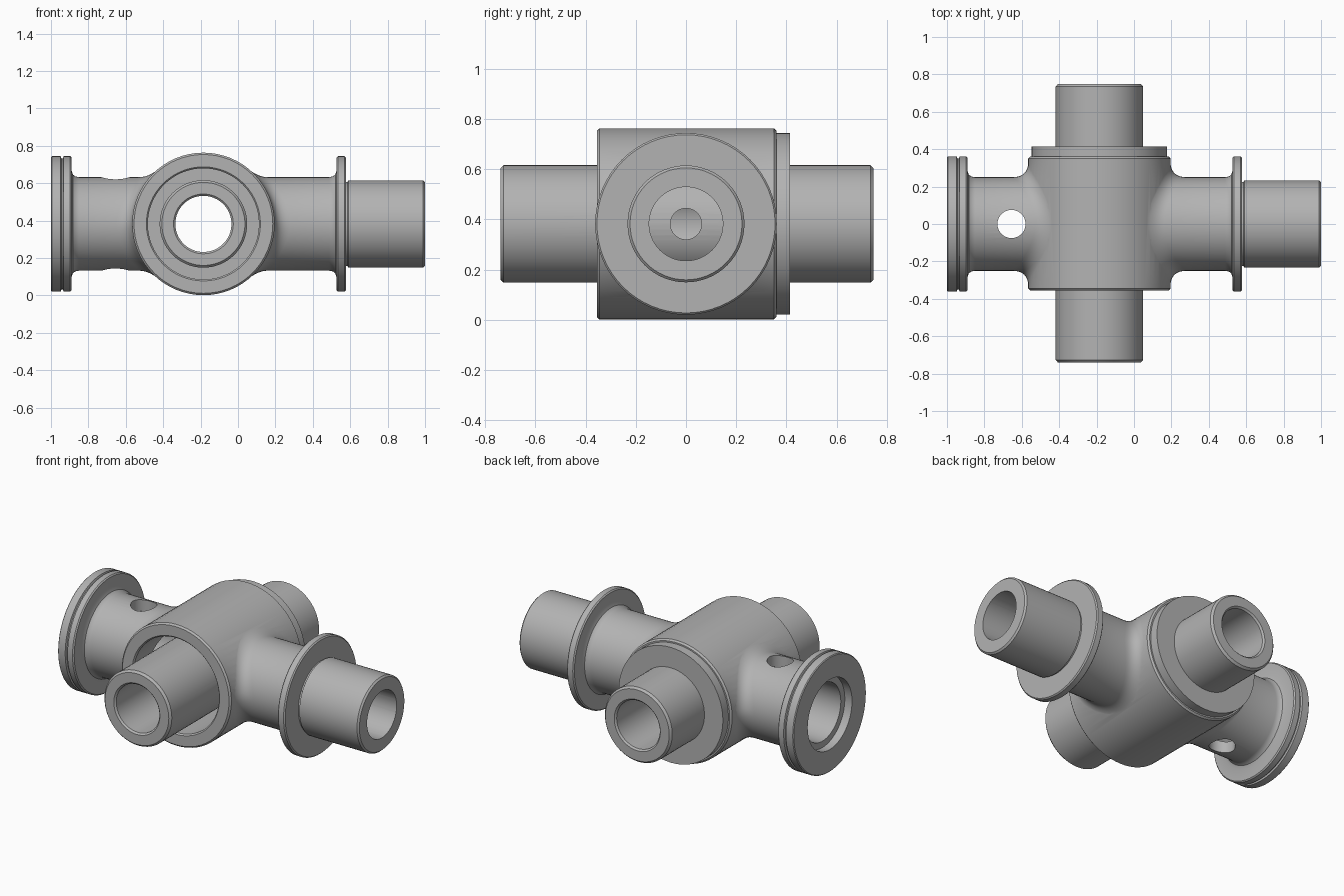
import bpy, bmesh, math

cube = bpy.data.objects.get("Cube")
if cube:
    bpy.data.objects.remove(cube, do_unlink=True)

CX, CZ = -0.185, 0.382      # crossing point of the pipe axes
BARREL, ARM, FILLET = 0.381, 0.25, 0.085
SEG = 64

steel = bpy.data.materials.new("grey steel")
steel.use_nodes = True
GREY = (0.45, 0.45, 0.45, 1)
steel.diffuse_color = GREY
steel.node_tree.nodes["Principled BSDF"].inputs["Base Color"].default_value = GREY


def place(axis, r, a, t):
    """Point at radius r, distance a along the axis, angle t."""
    u, v = r * math.cos(t), r * math.sin(t)
    if axis == "X":
        return (a, u, CZ + v)
    if axis == "Y":
        return (CX + u, a, CZ + v)
    return (CX + u, v, a)


def lathe(name, axis, profile, closed=False, dx=0):
    """Turn a list of (radius, distance), or a function of angle giving one."""
    bm = bmesh.new()
    cols = []
    for i in range(SEG):
        t = 2 * math.pi * i / SEG
        pts = profile(t) if callable(profile) else profile
        cols.append([bm.verts.new(place(axis, r, a, t)) for r, a in pts])
    n = len(cols[0])
    for i in range(SEG):
        p, q = cols[i], cols[(i + 1) % SEG]
        for k in range(n if closed else n - 1):
            m = (k + 1) % n
            bm.faces.new((p[k], p[m], q[m], q[k]))
    bmesh.ops.remove_doubles(bm, verts=bm.verts, dist=1e-6)
    bmesh.ops.recalc_face_normals(bm, faces=bm.faces)
    mesh = bpy.data.meshes.new(name)
    bm.to_mesh(mesh)
    bm.free()
    ob = bpy.data.objects.new(name, mesh)
    ob.location.x = dx
    bpy.context.collection.objects.link(ob)
    mesh.materials.append(steel)
    return ob


def activate(ob):
    bpy.ops.object.select_all(action="DESELECT")
    ob.select_set(True)
    bpy.context.view_layer.objects.active = ob


def combine(target, tool, operation):
    tool.hide_render = True
    bpy.context.view_layer.update()
    mod = target.modifiers.new("combine", "BOOLEAN")
    mod.operation, mod.object, mod.solver = operation, tool, "EXACT"
    activate(target)
    bpy.ops.object.modifier_apply(modifier=mod.name)
    bpy.data.objects.remove(tool, do_unlink=True)


def rod(name, axis, r, a, b, dx=0):
    return lathe(name, axis, [(0, a), (r, a), (r, b), (0, b)], dx=dx)


def arm(name, side, outline):
    """Side pipe blending into the barrel with a rounded fillet."""
    def surf(r, t):
        return math.sqrt(BARREL ** 2 - (r * math.sin(t)) ** 2)

    def profile(t):
        f = FILLET * (1 - 0.35 * abs(math.sin(t)))
        p0 = (ARM + f, surf(ARM + f, t) - 0.002)
        p1 = (ARM, surf(ARM, t))
        p2 = (ARM, p1[1] + f)
        pts = [(0, 0.05), (0.2, 0.05)]
        for k in range(9):
            s = k / 8
            pts.append(tuple((1 - s) ** 2 * a + 2 * s * (1 - s) * b + s * s * c
                             for a, b, c in zip(p0, p1, p2)))
        pts = [(r, CX + side * d) for r, d in pts]
        return pts + [(r, side * d) for r, d in outline]
    return lathe(name, "X", profile)


# Barrel with chamfered ends
body = lathe("body", "Y", [(0, -0.355), (0.371, -0.355), (BARREL, -0.345),
                           (BARREL, 0.35), (0.371, 0.36), (0, 0.36)])

# Left-hand arm in -x: grooved end flange
combine(body, arm("grooved_arm", -1, [
    (0.25, 0.85), (0.254, 0.87), (0.264, 0.883), (0.285, 0.89), (0.355, 0.89),
    (0.362, 0.897), (0.362, 0.932), (0.35, 0.936), (0.35, 0.944),
    (0.362, 0.948), (0.362, 0.995), (0.357, 1), (0, 1)]), "UNION")

# Arm in +x: collar followed by a plain spigot
combine(body, arm("spigot_arm", 1, [
    (0.25, 0.487), (0.254, 0.507), (0.264, 0.52), (0.285, 0.527), (0.355, 0.527),
    (0.362, 0.534), (0.362, 0.57), (0.355, 0.577), (0.225, 0.577),
    (0.225, 0.585), (0.233, 0.59), (0.233, 0.99), (0.223, 1), (0, 1)]), "UNION")

# Open cavity in the barrel, arm bores and the vertical cross hole
combine(body, lathe("cavity", "Y", [(0, -0.5), (0.305, -0.5), (0.305, -0.355),
                                    (0.297, -0.347), (0.297, 0.3), (0, 0.3)]),
        "DIFFERENCE")
combine(body, rod("rear_opening", "Y", 0.2, 0.2, 0.5), "DIFFERENCE")
combine(body, lathe("stepped_bore", "X", [(0, -1.1), (0.22, -1.1), (0.22, -0.95),
                                          (0.18, -0.95), (0.18, CX), (0, CX)]),
        "DIFFERENCE")
combine(body, rod("spigot_bore", "X", 0.147, CX, 1.1), "DIFFERENCE")
combine(body, rod("cross_hole", "Z", 0.075, -0.2, 1, dx=-0.655 - CX), "DIFFERENCE")

# Inner pipe running front to back, with its rear flange
pipe = lathe("inner_pipe", "Y", [
    (0.15, -0.73), (0.16, -0.74), (0.222, -0.74), (0.234, -0.727), (0.234, 0.36),
    (0.362, 0.36), (0.362, 0.415), (0.234, 0.415), (0.234, 0.735),
    (0.222, 0.748), (0.16, 0.748), (0.15, 0.738)], closed=True)
combine(pipe, rod("port", "X", 0.062, CX, 0.3), "DIFFERENCE")

for ob in (body, pipe):
    activate(ob)
    bpy.ops.object.shade_smooth_by_angle(angle=math.radians(28))
